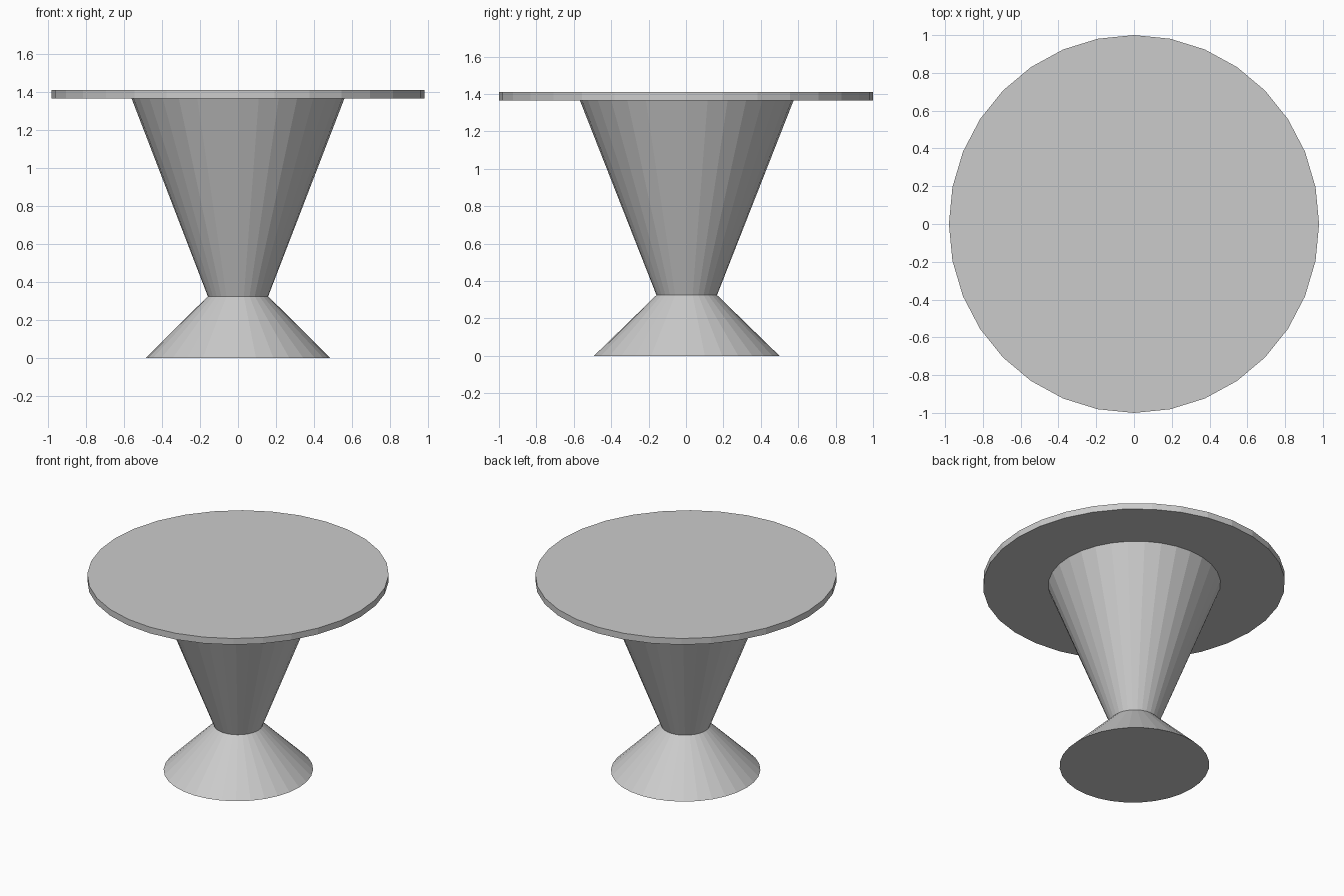
import bpy

if "Cube" in bpy.data.objects:
    bpy.data.objects.remove(bpy.data.objects["Cube"])

SIDES = 32
X_SQUASH = 0.98  # the whole table is very slightly narrower in x than in y


def frustum(name, r_bottom, r_top, z_bottom, z_top, y=0.0):
    """Flat-shaded, capped round section between two heights."""
    bpy.ops.mesh.primitive_cone_add(
        vertices=SIDES, radius1=r_bottom, radius2=r_top,
        depth=z_top - z_bottom, end_fill_type='NGON',
        location=(0, y, (z_bottom + z_top) / 2))
    obj = bpy.context.object
    obj.name = name
    obj.scale.x = X_SQUASH
    bpy.ops.object.transform_apply(location=False, rotation=False, scale=True)
    return obj


# Flared foot, tapered column and thin round top
frustum("base", 0.496, 0.162, 0.0, 0.325, y=0.004)
frustum("column", 0.162, 0.571, 0.325, 1.365, y=0.004)
frustum("table_top", 1.0, 1.0, 1.365, 1.41)
